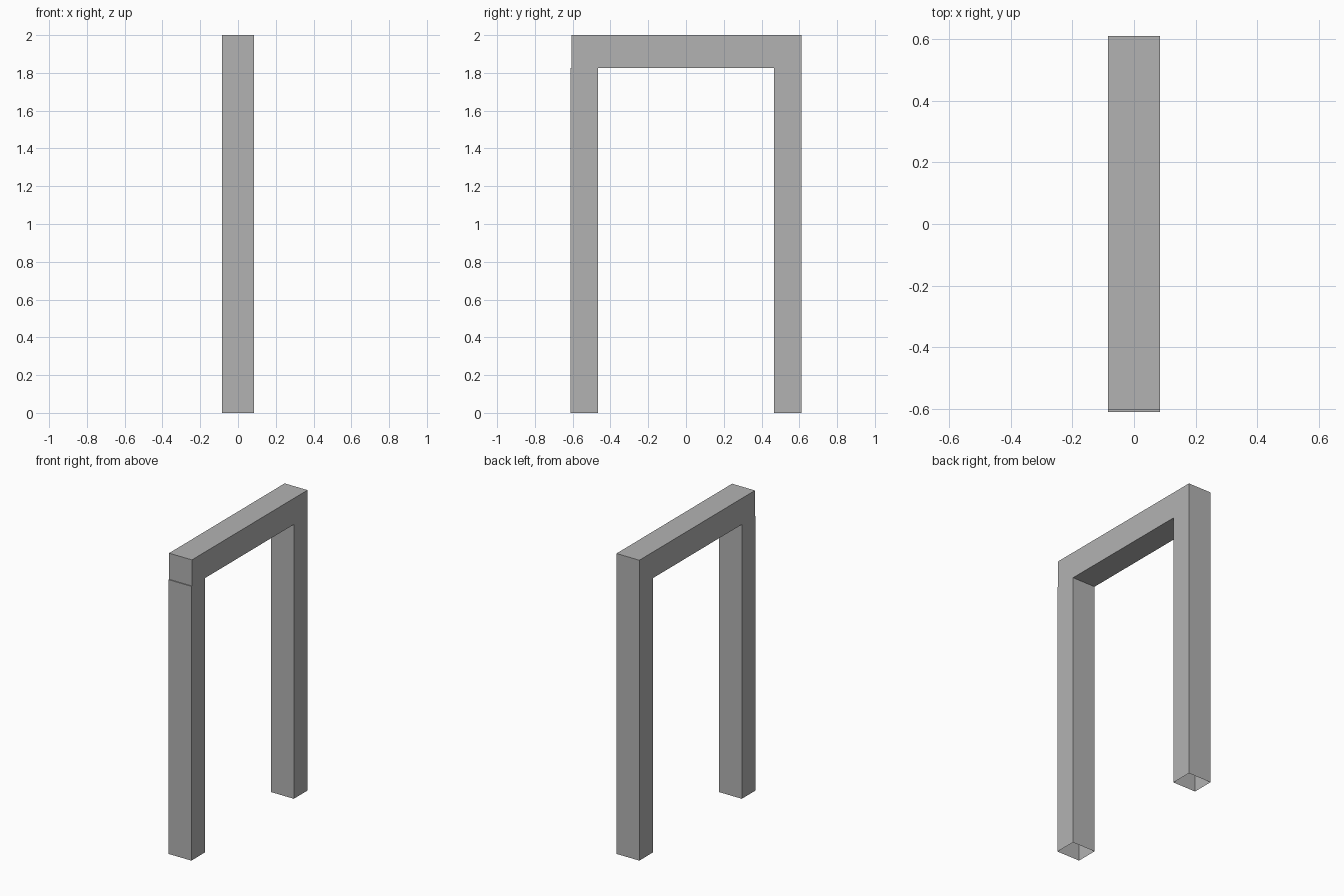
import bpy
import bmesh

cube = bpy.data.objects.get("Cube")
if cube:
    bpy.data.objects.remove(cube, do_unlink=True)

HALF_WIDTH = 0.084
OUTER, INNER = 0.611, 0.467
TOP, BEAM_BOTTOM = 2.0, 1.826
LEDGE = 0.006  # the front post stands slightly proud of the beam

# Plain grey material
grey = bpy.data.materials.new("plain_grey")
grey.use_nodes = True
colour = (0.45, 0.45, 0.45, 1.0)
grey.diffuse_color = colour
grey.node_tree.nodes["Principled BSDF"].inputs["Base Color"].default_value = colour

# Side outline of the frame: front post, beam, back post (y, z)
outline = [
    (-OUTER, 0), (-OUTER, BEAM_BOTTOM),
    (-OUTER + LEDGE, BEAM_BOTTOM), (-OUTER + LEDGE, TOP),
    (OUTER, TOP), (OUTER, 0),
    (INNER, 0), (INNER, BEAM_BOTTOM),
    (-INNER, BEAM_BOTTOM), (-INNER, 0),
]

# Extrude the outline across the width
bm = bmesh.new()
side = bm.faces.new([bm.verts.new((-HALF_WIDTH, y, z)) for y, z in outline])
result = bmesh.ops.extrude_face_region(bm, geom=[side], use_keep_orig=True)
moved = [v for v in result["geom"] if isinstance(v, bmesh.types.BMVert)]
bmesh.ops.translate(bm, verts=moved, vec=(2 * HALF_WIDTH, 0, 0))
bmesh.ops.recalc_face_normals(bm, faces=bm.faces)

# The posts are hollow and open at the foot
feet = [f for f in bm.faces if all(v.co.z < 0.001 for v in f.verts)]
bmesh.ops.delete(bm, geom=feet, context="FACES_ONLY")

mesh = bpy.data.meshes.new("door_frame")
bm.to_mesh(mesh)
bm.free()
mesh.materials.append(grey)
frame = bpy.data.objects.new("door_frame", mesh)
bpy.context.collection.objects.link(frame)
